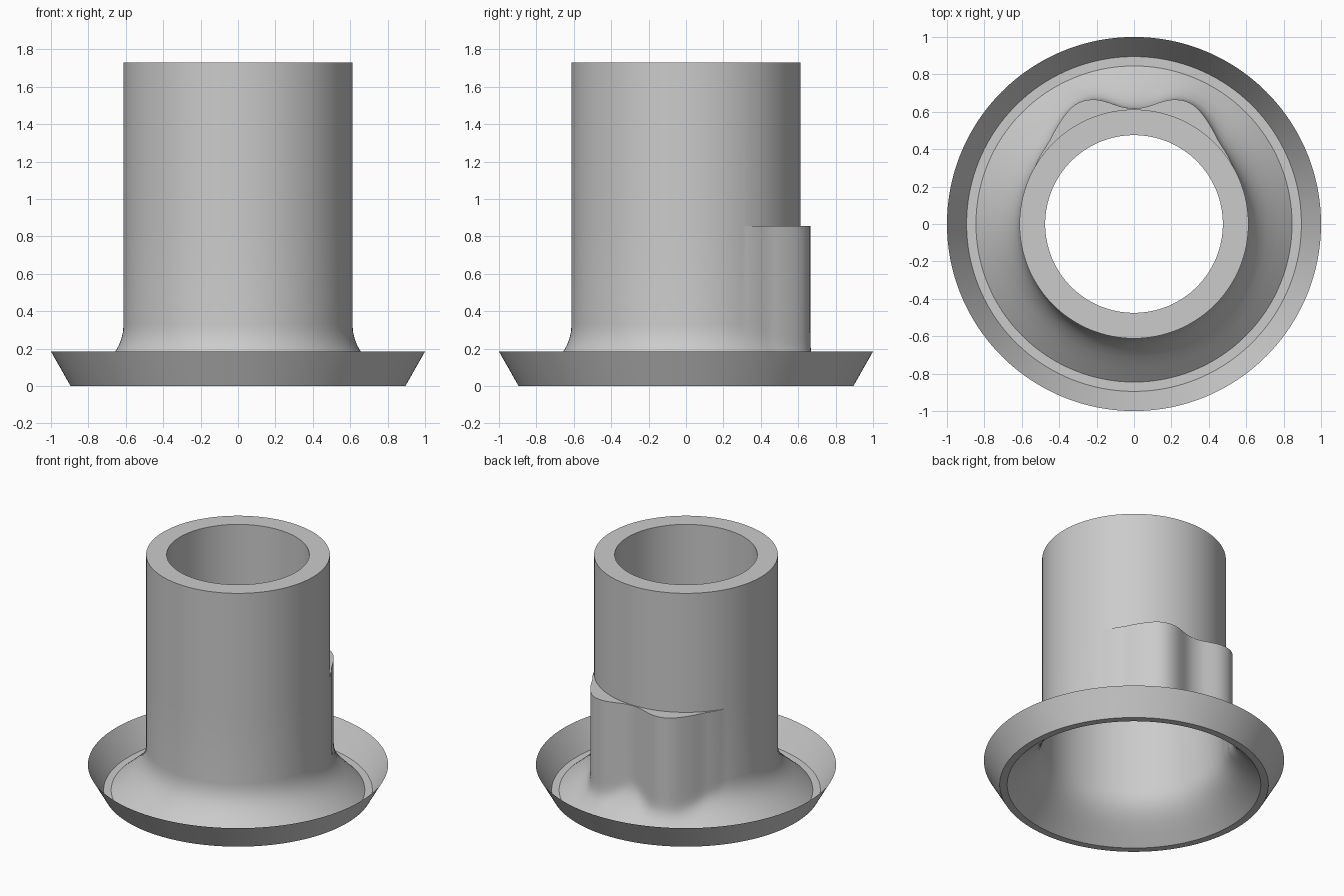
import bpy, bmesh, math
from math import sin, cos, pi

SEGMENTS = 192
TUBE_R, BORE_R = 0.612, 0.475
LEDGE_Z, TOP_Z = 0.855, 1.73

cube = bpy.data.objects.get("Cube")
if cube:
    bpy.data.objects.remove(cube)

grey = bpy.data.materials.new("plain grey")
grey.use_nodes = True
colour = (0.6, 0.6, 0.6, 1)
grey.diffuse_color = colour
grey.node_tree.nodes["Principled BSDF"].inputs["Base Color"].default_value = colour

# Half outline of the twin lobes on the back of the tube
LOBE = [(0, .616), (.06, .622), (.12, .643), (.17, .661), (.22, .667), (.27, .661),
        (.31, .643), (.345, .613), (.375, .575), (.45, .443), (.53, .306)]
LOBE_POLAR = [(math.atan2(x, y), math.hypot(x, y)) for x, y in LOBE]


def lobe_height(angle):
    """How far the lobes stand out of the tube, angle measured from +y."""
    a = abs(angle)
    for (a0, r0), (a1, r1) in zip(LOBE_POLAR, LOBE_POLAR[1:]):
        if a0 <= a <= a1:
            return max(0, r0 + (r1 - r0) * (a - a0) / (a1 - a0) - TUBE_R)
    return 0


ANGLES = [-pi + 2 * pi * i / SEGMENTS for i in range(SEGMENTS)]
lobes = [lobe_height(a) for a in ANGLES]
for _ in range(2):
    lobes = [h if h == 0 else (lobes[i - 1] + 2 * h + lobes[(i + 1) % SEGMENTS]) / 4
             for i, h in enumerate(lobes)]


def ring(r, z, lobed=False):
    """One ring of points; a lobed ring blends the lobes into its radius."""
    points = []
    for a, h in zip(ANGLES, lobes):
        rr = r
        if lobed:
            rr = TUBE_R + (max(0, r - TUBE_R) ** 3 + h ** 3) ** (1 / 3)
        points.append((rr * sin(a), rr * cos(a), z))
    return points


def skin(name, rings):
    """Bridge successive rings into a smooth shaded surface."""
    bm = bmesh.new()
    loops = [[bm.verts.new(p) for p in pts] for pts in rings]
    for low, high in zip(loops, loops[1:]):
        for i in range(SEGMENTS):
            j = (i + 1) % SEGMENTS
            bm.faces.new((low[j], low[i], high[i], high[j]))
    bmesh.ops.remove_doubles(bm, verts=bm.verts, dist=0.0002)
    mesh = bpy.data.meshes.new(name)
    bm.to_mesh(mesh)
    bm.free()
    mesh.materials.append(grey)
    obj = bpy.data.objects.new(name, mesh)
    bpy.context.collection.objects.link(obj)
    bpy.ops.object.select_all(action='DESELECT')
    obj.select_set(True)
    bpy.context.view_layer.objects.active = obj
    bpy.ops.object.shade_smooth_by_angle(angle=math.radians(30))


# Thin flared lip with its flat bottom ring
skin("flange_lip", [ring(1, .185), ring(.895, 0), ring(.845, 0)])

# Hollow skirt curving up into the lobed body, then the ledge, tube and bore
SKIRT = [(.845, 0), (.77, .065), (.715, .115), (.68, .153), (.655, .187),
         (.636, .22), (.623, .255), (.615, .29), (TUBE_R, .33)]
body = [ring(r, z, z > .05) for r, z in SKIRT]
body += [ring(TUBE_R, LEDGE_Z, True), ring(TUBE_R, LEDGE_Z), ring(TUBE_R, TOP_Z),
         ring(BORE_R, TOP_Z), ring(BORE_R, LEDGE_Z), ring(TUBE_R - .003, LEDGE_Z)]
skin("tube_body", body)
